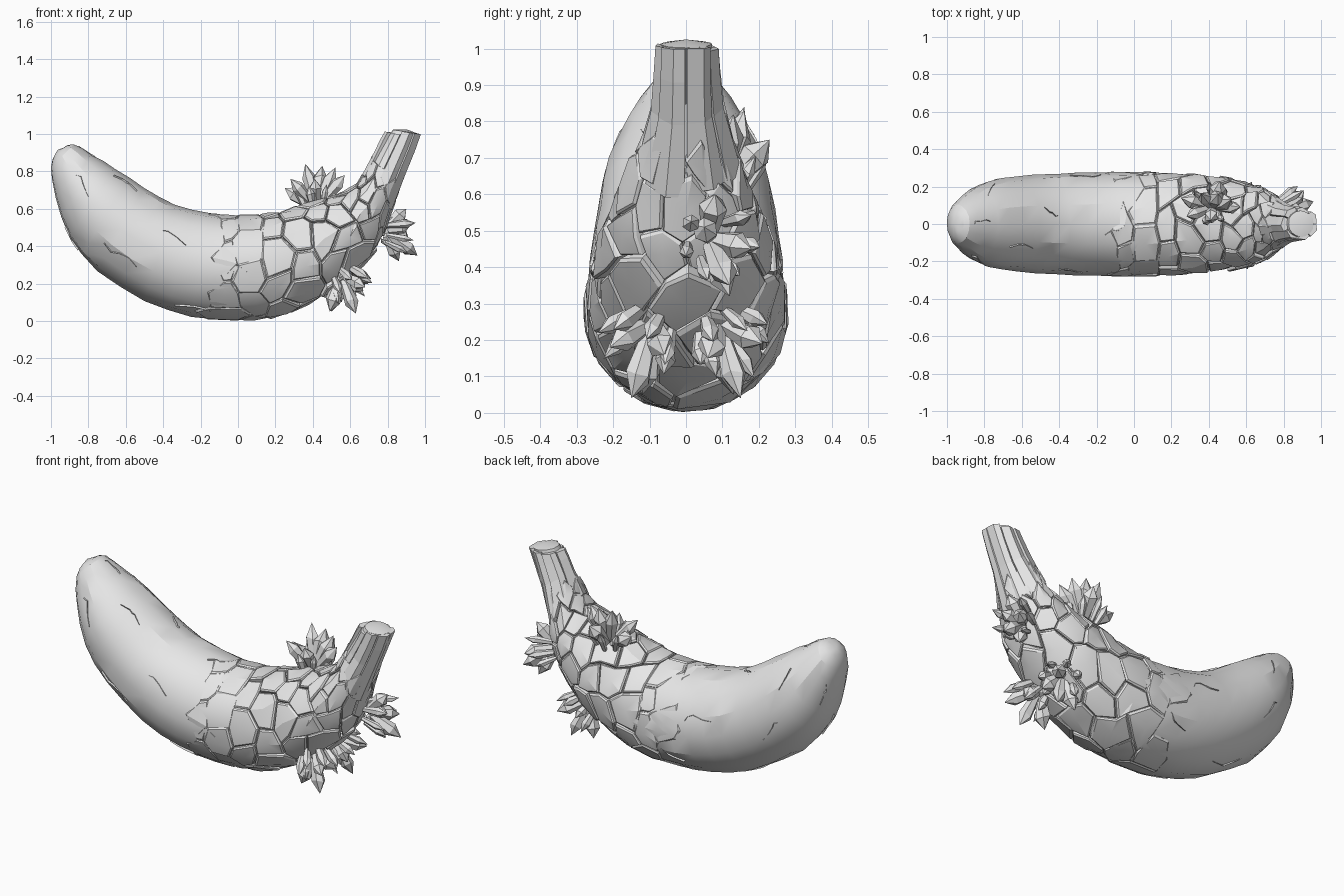
import bpy, bmesh, math, random
from mathutils import Vector

if "Cube" in bpy.data.objects:
    bpy.data.objects.remove(bpy.data.objects["Cube"])

random.seed(11)
stone = bpy.data.materials.new("plain_grey")
stone.diffuse_color = (0.8, 0.8, 0.8, 1)
stone.use_nodes = True
stone.node_tree.nodes["Principled BSDF"].inputs["Base Color"].default_value = stone.diffuse_color

# Cross-sections along the fruit: inner x, inner z, outer x, outer z, half width
SECTIONS = [
    (-.935, .925, -.98, .885, .045), (-.88, .943, -1.0, .82, .10),
    (-.78, .885, -.975, .66, .168), (-.66, .815, -.90, .45, .225),
    (-.50, .71, -.75, .27, .252), (-.34, .62, -.50, .11, .267),
    (-.15, .575, -.25, .025, .275), (0, .56, 0, .006, .276),
    (.15, .565, .20, .025, .273), (.30, .595, .40, .10, .259),
    (.45, .645, .58, .22, .236), (.58, .695, .74, .40, .198),
    (.66, .755, .81, .57, .150), (.72, .86, .87, .73, .105),
    (.77, .95, .93, .88, .090), (.81, 1.025, .975, 1.0, .086)]
LAST = len(SECTIONS) - 1


def section(u):
    """Smoothly interpolated cross-section at position u."""
    u = min(max(u, 0), LAST)
    i = min(int(u), LAST - 1)
    t = u - i
    a, b, c, d = (SECTIONS[min(max(i + k, 0), LAST)] for k in (-1, 0, 1, 2))
    return [.5 * (2 * q + (r - p) * t + (2 * p - 5 * q + 4 * r - s) * t * t
                  + (3 * q - p - 3 * r + s) * t ** 3)
            for p, q, r, s in zip(a, b, c, d)]


def surface(u, turn, lift=0.0):
    """Point on the skin; turn runs 0..1 around, 0 is the inside of the bend."""
    xi, zi, xo, zo, w = section(u)
    c = Vector(((xi + xo) / 2, 0, (zi + zo) / 2))
    half = Vector(((xi - xo) / 2, 0, (zi - zo) / 2))
    a = turn * math.tau
    p = half * math.cos(a) + Vector((0, w * math.sin(a), 0))
    return c + p + p.normalized() * lift


def finish(bm, name, angle=None):
    bmesh.ops.recalc_face_normals(bm, faces=bm.faces)
    mesh = bpy.data.meshes.new(name)
    bm.to_mesh(mesh)
    bm.free()
    mesh.materials.append(stone)
    ob = bpy.data.objects.new(name, mesh)
    bpy.context.collection.objects.link(ob)
    if angle:
        bpy.ops.object.select_all(action='DESELECT')
        ob.select_set(True)
        bpy.context.view_layer.objects.active = ob
        bpy.ops.object.shade_smooth_by_angle(angle=math.radians(angle))
    return ob


def bridge(bm, lo, hi):
    for k in range(len(lo)):
        j = (k + 1) % len(lo)
        bm.faces.new((lo[k], lo[j], hi[j], hi[k]))


def fan(bm, ring, point):
    c = bm.verts.new(point)
    for k in range(len(ring)):
        bm.faces.new((ring[k], ring[(k + 1) % len(ring)], c))


# Slightly uneven body, sunk a little where the cracked shell covers it
bm = bmesh.new()
SIDES = 16
rings = []
for k in range(LAST * 2 + 1):
    u = k / 2
    sink = -.018 * min(max((u - 7.4) / 1.6, 0), 1)
    rings.append([bm.verts.new(surface(u, s / SIDES, sink + random.uniform(-.001, .005)))
                  for s in range(SIDES)])
for lo, hi in zip(rings, rings[1:]):
    bridge(bm, lo, hi)
fan(bm, rings[0], (-.965, 0, .915))
fan(bm, rings[-1], (.90, 0, 1.025))
finish(bm, "fruit_body", 24)

# Fine jagged cracks on the smooth half
bm = bmesh.new()
for k in range(16):
    u, v = 1.3 + k * .36, (k * .382) % 1
    rows = []
    for n in range(5):
        wide = .0035 * (1 - abs(n - 2) / 2.4)
        rows.append([bm.verts.new(surface(u, v + e * wide, h))
                     for e, h in ((-1, -.01), (0, .006), (1, -.01))])
        u += random.uniform(.05, .3)
        v += random.choice((-.02, .02)) * random.random()
    for lo, hi in zip(rows, rows[1:]):
        for s in (0, 1):
            bm.faces.new((lo[s], lo[s + 1], hi[s + 1], hi[s]))
finish(bm, "fine_cracks")

# Cracked shell of jittered six-sided plates
bm = bmesh.new()
AROUND, STEP, START = 9, .74, 6.7
moved = {}


def corner(i3, j2):
    """Shared plate corner on a fine grid, moved at random."""
    key = (i3, j2 % (2 * AROUND))
    if key not in moved:
        moved[key] = (random.uniform(-.2, .2), random.uniform(-.024, .024))
    du, dv = moved[key]
    return START + i3 * STEP / 3 + du, j2 / (2 * AROUND) + dv


HEX = [(-2, 0), (-1, -1), (1, -1), (2, 0), (1, 1), (-1, 1)]
for i in range(9):
    for j in range(AROUND):
        if random.random() < (.55, .2, 0)[min(i, 2)]:
            continue
        j2 = 2 * j + i % 2
        pts = [corner(3 * i + a, j2 + b) for a, b in HEX]
        mu = sum(p[0] for p in pts) / 6
        mv = sum(p[1] for p in pts) / 6
        grow = min(i / 3, 1)
        lift = .001 + grow * random.uniform(-.004, .013)
        tilt = [lift + grow * random.uniform(-.007, .007) for _ in pts]
        shrink = .985 - .035 * grow

        def ring(f, heights):
            return [bm.verts.new(surface(mu + (u - mu) * f, mv + (v - mv) * f, h))
                    for (u, v), h in zip(pts, heights)]
        base = ring(shrink, [-.03] * 6)
        edge = ring(shrink, [h - .003 for h in tilt])
        top = ring(shrink - .09, [h + .003 for h in tilt])
        bridge(bm, base, edge)
        bridge(bm, edge, top)
        fan(bm, top, surface(mu, mv, lift + .005))
finish(bm, "cracked_shell", 22)

# Long uneven bark strips around the stalk
bm = bmesh.new()
STRIPS = 7
for s in range(STRIPS):
    mid, wide = s / STRIPS, .47 / STRIPS
    lift = random.uniform(-.004, .008)
    us = [12.4 + random.uniform(-.4, .3), 13.4, 14.2, 15 - random.uniform(0, .3)]
    rows = []
    for u in us:
        lift += random.uniform(-.004, .004)
        low = [bm.verts.new(surface(u, mid + d * wide, -.035)) for d in (1, -1)]
        high = [bm.verts.new(surface(u, mid + d * wide, lift + e))
                for d, e in ((-1, 0), (-.2, .008), (1, 0))]
        rows.append(low + high)
    for lo, hi in zip(rows, rows[1:]):
        bridge(bm, lo, hi)
    bm.faces.new(rows[0])
    bm.faces.new(rows[-1])
finish(bm, "stalk_bark")


def crystal(bm, base, tip, radius):
    """Six-sided shard, widest above the middle, with an off-centre point."""
    base, tip = Vector(base), Vector(tip)
    d = (tip - base).normalized()
    length = (tip - base).length
    side = d.orthogonal().normalized()
    other = d.cross(side)
    spin = random.random() * 6
    rs = []
    for t, f in ((0, .6), (.66, 1.0)):
        rs.append([bm.verts.new(base + d * length * (t + random.uniform(-.05, .05))
                   + (side * math.cos(spin + k * math.tau / 6)
                      + other * math.sin(spin + k * math.tau / 6)) * radius * f)
                   for k in range(6)])
    bm.faces.new(rs[0])
    bridge(bm, rs[0], rs[1])
    fan(bm, rs[1], tip)


# Crystal clusters: root, small filler direction, then large tips
CLUSTERS = {
    "crystals_top": ((.42, .09, .60), (-.05, .2, 1),
                     [(.36, .16, .84), (.25, .14, .71), (.52, .13, .82), (.28, .04, .76),
                      (.46, .23, .75), (.57, .09, .78), (.41, .02, .76), (.45, .16, .83)]),
    "crystals_outer": ((.78, .06, .48), (1, .3, -.1),
                       [(.96, .12, .35), (.92, .05, .51), (.90, .08, .60),
                        (.91, .18, .45), (.86, .12, .32)]),
    "crystals_low_front": ((.55, -.09, .25), (.5, -.4, -.6),
                           [(.63, -.15, .04), (.49, -.12, .05), (.68, -.21, .18),
                            (.67, -.06, .16)]),
    "crystals_low_back": ((.55, .09, .25), (.5, .4, -.6),
                          [(.63, .15, .04), (.50, .13, .05), (.68, .21, .19),
                           (.66, .06, .15)])}
for name, (root, main, tips) in CLUSTERS.items():
    bm = bmesh.new()
    root, main = Vector(root), Vector(main).normalized()
    for tip in tips:
        tip = Vector(tip)
        crystal(bm, root.lerp(tip, .15), tip, random.uniform(.034, .045))
    side = main.orthogonal().normalized()
    for k in range(7):
        a = k * math.tau / 7
        out = side * math.cos(a) + main.cross(side) * math.sin(a)
        crystal(bm, root + out * .06, root + main * random.uniform(.10, .15) + out * .11,
                random.uniform(.018, .028))
    finish(bm, name)
